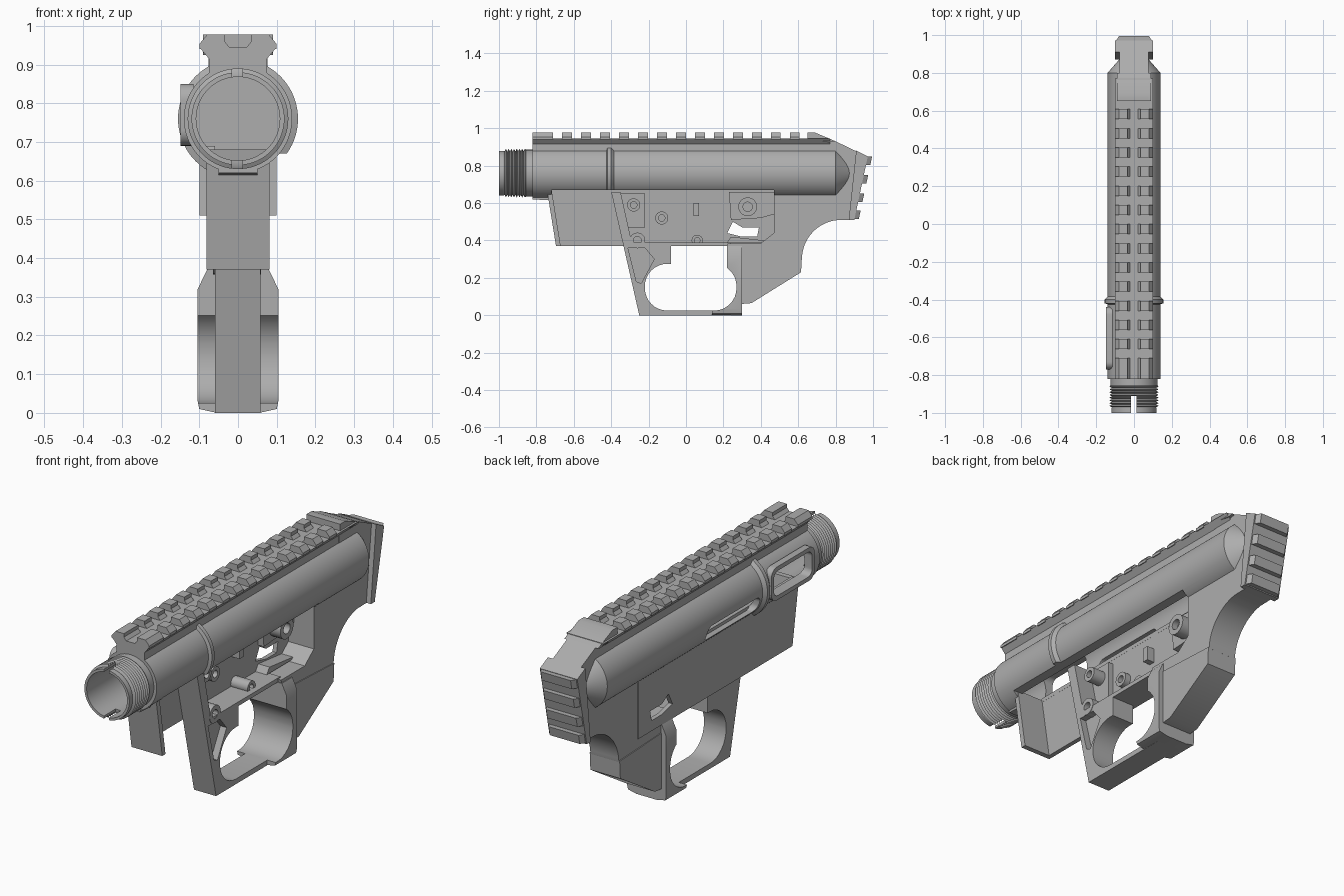
import bpy, bmesh, math

if "Cube" in bpy.data.objects:
    bpy.data.objects.remove(bpy.data.objects["Cube"])

grey = bpy.data.materials.new("plain_grey")
grey.use_nodes = True
grey.diffuse_color = (0.42, 0.42, 0.42, 1)
grey.node_tree.nodes["Principled BSDF"].inputs["Base Color"].default_value = grey.diffuse_color
AXIS = 0.76


def finish(name, bm):
    bmesh.ops.recalc_face_normals(bm, faces=bm.faces)
    mesh = bpy.data.meshes.new(name)
    bm.to_mesh(mesh)
    bm.free()
    mesh.materials.append(grey)
    obj = bpy.data.objects.new(name, mesh)
    bpy.context.collection.objects.link(obj)
    return obj


def extrude(name, points, offset):
    bm = bmesh.new()
    face = bm.faces.new([bm.verts.new(p) for p in points])
    new = bmesh.ops.extrude_face_region(bm, geom=[face])["geom"]
    bmesh.ops.translate(bm, vec=offset, verts=[v for v in new if isinstance(v, bmesh.types.BMVert)])
    return finish(name, bm)


def side(name, outline, x0, x1):
    """Side outline in (y, z), extruded across x."""
    return extrude(name, [(x0, y, z) for y, z in outline], (x1 - x0, 0, 0))


def section(name, outline, y0, y1):
    """Cross-section in (x, z), extruded along y."""
    return extrude(name, [(x, y0, z) for x, z in outline], (0, y1 - y0, 0))


def box(name, x0, x1, y0, y1, z0, z1):
    return side(name, [(y0, z0), (y1, z0), (y1, z1), (y0, z1)], x0, x1)


def arc(cy, cz, r, a0, a1, n=16):
    angles = [math.radians(a0 + (a1 - a0) * i / n) for i in range(n + 1)]
    return [(cy + r * math.cos(a), cz + r * math.sin(a)) for a in angles]


def lathe(name, profile, n=72):
    """Closed profile in (y, radius), turned around the tube axis."""
    bm = bmesh.new()
    rings = []
    for i in range(n):
        a = 2 * math.pi * i / n
        rings.append([bm.verts.new((r * math.sin(a), y, AXIS + r * math.cos(a))) for y, r in profile])
    m = len(profile)
    for i in range(n):
        a, b = rings[i], rings[(i + 1) % n]
        for j in range(m):
            k = (j + 1) % m
            bm.faces.new((a[j], a[k], b[k], b[j]))
    return finish(name, bm)


def cut(obj, *cutters):
    """Subtract cutters, bake the result and discard the cutters."""
    for c in cutters:
        mod = obj.modifiers.new("cut", "BOOLEAN")
        mod.operation, mod.object, mod.solver = "DIFFERENCE", c, "EXACT"
    graph = bpy.context.evaluated_depsgraph_get()
    graph.update()
    mesh = bpy.data.meshes.new_from_object(obj.evaluated_get(graph))
    obj.modifiers.clear()
    obj.data = mesh
    for c in cutters:
        bpy.data.objects.remove(c)


def rounded(y0, y1, z0, z1, r):
    return (arc(y1 - r, z1 - r, r, 0, 90, 8) + arc(y0 + r, z1 - r, r, 90, 180, 8)
            + arc(y0 + r, z0 + r, r, 180, 270, 8) + arc(y1 - r, z0 + r, r, 270, 360, 8))


# Main tube: raised band, tapered rear, open underside and side windows
tube = lathe("main_tube", [
    (-0.82, 0.14), (-0.425, 0.14), (-0.42, 0.155), (-0.40, 0.155), (-0.385, 0.14),
    (0.80, 0.14), (0.88, 0.07), (0.88, 0.001), (0.47, 0.001), (0.47, 0.108), (-0.82, 0.108)])
cut(tube,
    box("cutter", -0.06, 0.2, -0.72, 0.47, 0.5, 0.67),
    side("cutter", rounded(-0.75, -0.46, 0.71, 0.83, 0.03), -0.2, -0.03),
    side("cutter", rounded(-0.37, 0.03, 0.675, 0.75, 0.03), -0.2, -0.03))

# Raised frame around the front window
frame = side("window_frame", rounded(-0.77, -0.44, 0.69, 0.85, 0.04), -0.148, -0.115)
cut(frame, side("cutter", rounded(-0.75, -0.46, 0.71, 0.83, 0.03), -0.2, 0))

# Threaded front collar, notched above and below
threads = []
for i in range(8):
    y = -0.97 + i * 0.0145
    threads += [(y, 0.117), (y + 0.007, 0.13)]
collar = lathe("threaded_collar", [(-1, 0.108), (-1, 0.12), (-0.975, 0.12)] + threads
               + [(-0.855, 0.125), (-0.81, 0.125), (-0.81, 0.108)])
cut(collar, box("cutter", -0.016, 0.012, -1.1, -0.91, 0.5, 1))

# Top rail: dovetail base and crosswise teeth split by a centre channel
section("rail_base", [(-0.075, 0.87), (0.075, 0.87), (0.075, 0.915), (0.1, 0.945),
                      (-0.1, 0.945), (-0.075, 0.915)], -0.82, 0.77)
spans = [(-0.82, -0.71)] + [(-0.663 + i * 0.1015, -0.61 + i * 0.1015) for i in range(13)]
for y0, y1 in spans:
    for s in (-1, 1):
        section("rail_tooth", [(s * 0.018, 0.94), (s * 0.1, 0.94), (s * 0.1, 0.953),
                               (s * 0.08, 0.977), (s * 0.035, 0.977), (s * 0.035, 0.96)], y0, y1)

# Rear body with curved underside
side("rear_body", [(0.47, 0.80), (0.47, 0.44), (0.40, 0.385), (0.22, 0.385), (0.24, 0.30), (0.62, 0.31)]
     + arc(0.83, 0.30, 0.21, 177, 98)
     + [(0.89, 0.51), (0.925, 0.87), (0.80, 0.93), (0.69, 0.977), (0.66, 0.977), (0.66, 0.80)], -0.076, 0.076)
side("rail_end_slope", [(0.65, 0.94), (0.65, 0.977), (0.69, 0.977), (0.80, 0.93), (0.78, 0.925)], -0.09, 0.09)

# Slanted rear rail with four teeth
side("rear_rail", [(0.91, 0.88), (0.972, 0.85), (0.90, 0.51), (0.87, 0.51)], -0.1, 0.1)
for top in (0.848, 0.75, 0.65, 0.56):
    low = top - 0.045
    y0, y1 = 0.792 + low * 0.212, 0.792 + top * 0.212
    extrude("rear_tooth", [(-0.1, y0 - 0.01, low), (0.1, y0 - 0.01, low),
                           (0.08, y0 + 0.023, low), (-0.08, y0 + 0.023, low)], (0, y1 - y0, top - low))

# Left wall and front wall of the lower housing, open on the other side
wall = side("left_wall", [(-0.74, 0.67), (-0.69, 0.37), (0.48, 0.37), (0.48, 0.69), (-0.72, 0.69)], -0.082, -0.06)
window = [(0.22, 0.44), (0.30, 0.42), (0.38, 0.42), (0.39, 0.47), (0.30, 0.47), (0.25, 0.50)]
cut(wall, side("cutter", window, -0.2, 0.1))
side("front_wall", [(-0.745, 0.68), (-0.72, 0.68), (-0.67, 0.37), (-0.695, 0.37)], -0.082, 0.082)
side("front_gusset", [(-0.82, 0.64), (-0.82, 0.62), (-0.74, 0.615), (-0.72, 0.64)], -0.05, 0.05)


def loop_cutters():
    return (side("cutter", rounded(-0.22, 0.27, 0.025, 0.275, 0.12), -0.3, 0.3),
            box("cutter", -0.3, 0.3, -0.08, 0.22, 0.15, 0.37))


# Front strut and lower loop
strut = side("loop_front", [(-0.40, 0.66), (-0.35, 0.66), (-0.29, 0.39), (0.24, 0.39),
                            (0.24, 0.0), (-0.25, 0.0)], -0.06, 0.058)
pocket = side("cutter", [(-0.31, 0.36), (-0.22, 0.36), (-0.17, 0.30), (-0.24, 0.17), (-0.265, 0.18)], 0.025, 0.2)
cut(strut, pocket, *loop_cutters())

# Wide rear post with bevelled shoulders
post = section("loop_rear", [(-0.055, 0), (0.055, 0), (0.1, 0.01), (0.104, 0.03), (0.104, 0.32), (0.08, 0.37),
                             (-0.08, 0.37), (-0.104, 0.32), (-0.104, 0.03), (-0.1, 0.01)], 0.14, 0.30)
cut(post, *loop_cutters())
side("rear_tab", [(0.29, 0.06), (0.35, 0.065), (0.615, 0.23), (0.62, 0.315), (0.29, 0.33)], -0.08, 0.08)

# Decorative details on the inner wall
side("rear_step", [(0.23, 0.66), (0.47, 0.66), (0.47, 0.54), (0.40, 0.52), (0.24, 0.51)], -0.065, -0.03)
side("lower_step", [(0.24, 0.42), (0.42, 0.40), (0.47, 0.43), (0.47, 0.39), (0.22, 0.39)], -0.065, 0.0)
side("front_step", [(-0.37, 0.65), (-0.22, 0.65), (-0.22, 0.47), (-0.33, 0.47)], -0.065, -0.035)
box("small_stop", -0.065, -0.02, 0.04, 0.07, 0.53, 0.60)
for y, z, r, x in ((-0.28, 0.59, 0.035, 0.03), (-0.26, 0.40, 0.042, 0.06), (-0.13, 0.52, 0.035, -0.03),
                   (0.06, 0.40, 0.03, 0.03), (0.33, 0.58, 0.05, 0.03)):
    boss = side("round_boss", arc(y, z, r, 0, 345, 23), -0.065, x)
    cut(boss, side("cutter", arc(y, z, r * 0.5, 0, 345, 23), x - 0.03, 0.2))

# Smooth curved surfaces, keep edges crisp
meshes = [o for o in bpy.context.scene.objects if o.type == "MESH"]
for o in meshes:
    o.select_set(True)
bpy.context.view_layer.objects.active = meshes[0]
bpy.ops.object.shade_smooth_by_angle(angle=math.radians(30))
